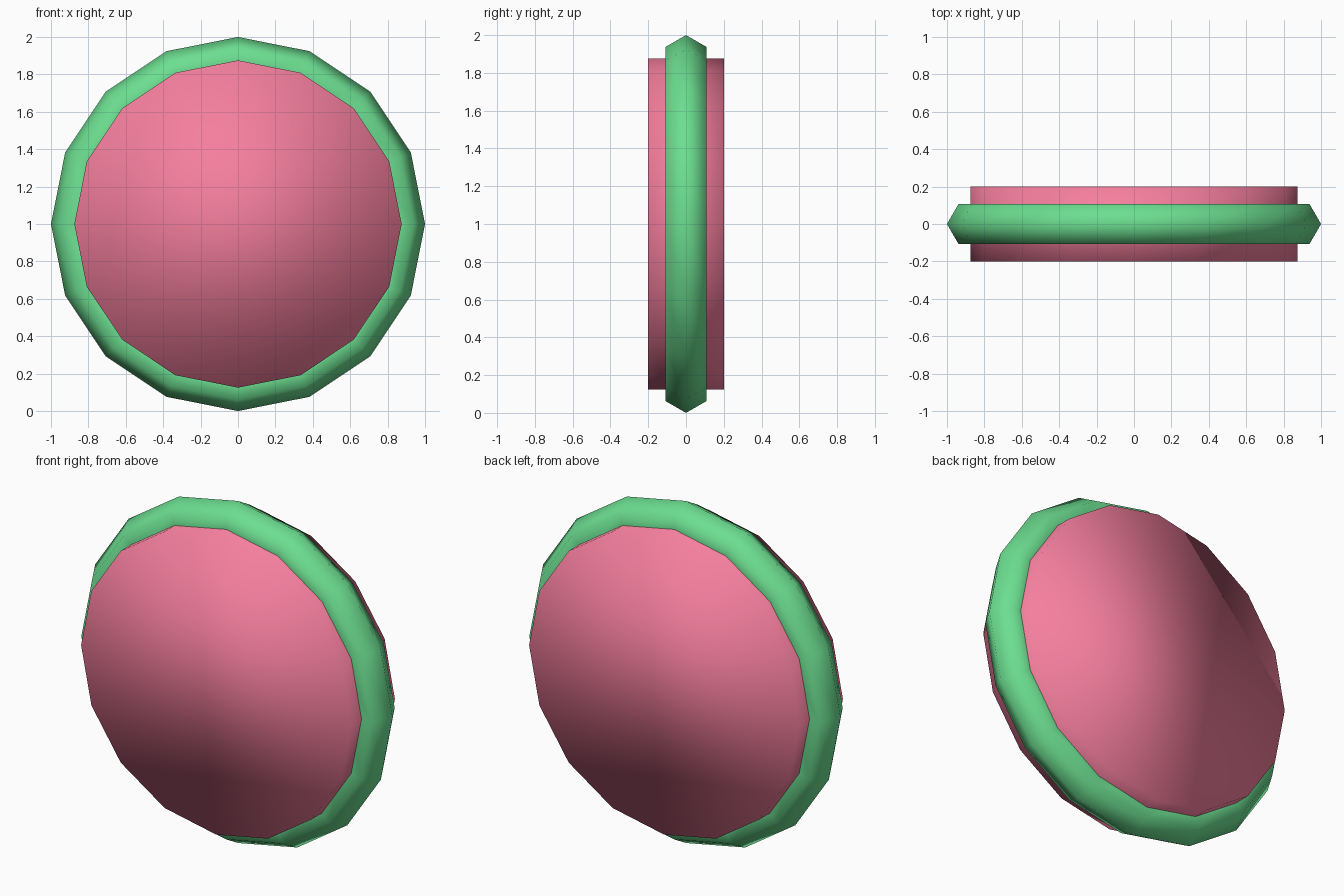
import bpy
from math import pi

if "Cube" in bpy.data.objects:
    bpy.data.objects.remove(bpy.data.objects["Cube"])

SIDES = 16
RIM_R, TUBE_R, THICK = 0.875, 0.125, 0.4


def finish(name, color):
    obj = bpy.context.object
    obj.name = name
    mat = bpy.data.materials.new(name + "_color")
    mat.diffuse_color = (*color, 1)
    mat.use_nodes = True
    mat.node_tree.nodes["Principled BSDF"].inputs["Base Color"].default_value = mat.diffuse_color
    obj.data.materials.append(mat)
    bpy.ops.object.shade_smooth()


# Upright disc, its axis running front to back
bpy.ops.mesh.primitive_cylinder_add(vertices=SIDES, radius=RIM_R, depth=THICK,
                                    location=(0, 0, 1), rotation=(pi / 2, 0, 0))
finish("disc", (0.91, 0.21, 0.34))

# Hexagonal-section ring around the disc
bpy.ops.mesh.primitive_torus_add(major_segments=SIDES, minor_segments=6,
                                 major_radius=RIM_R, minor_radius=TUBE_R,
                                 location=(0, 0, 1), rotation=(pi / 2, 0, 0))
finish("rim", (0.15, 0.73, 0.28))
